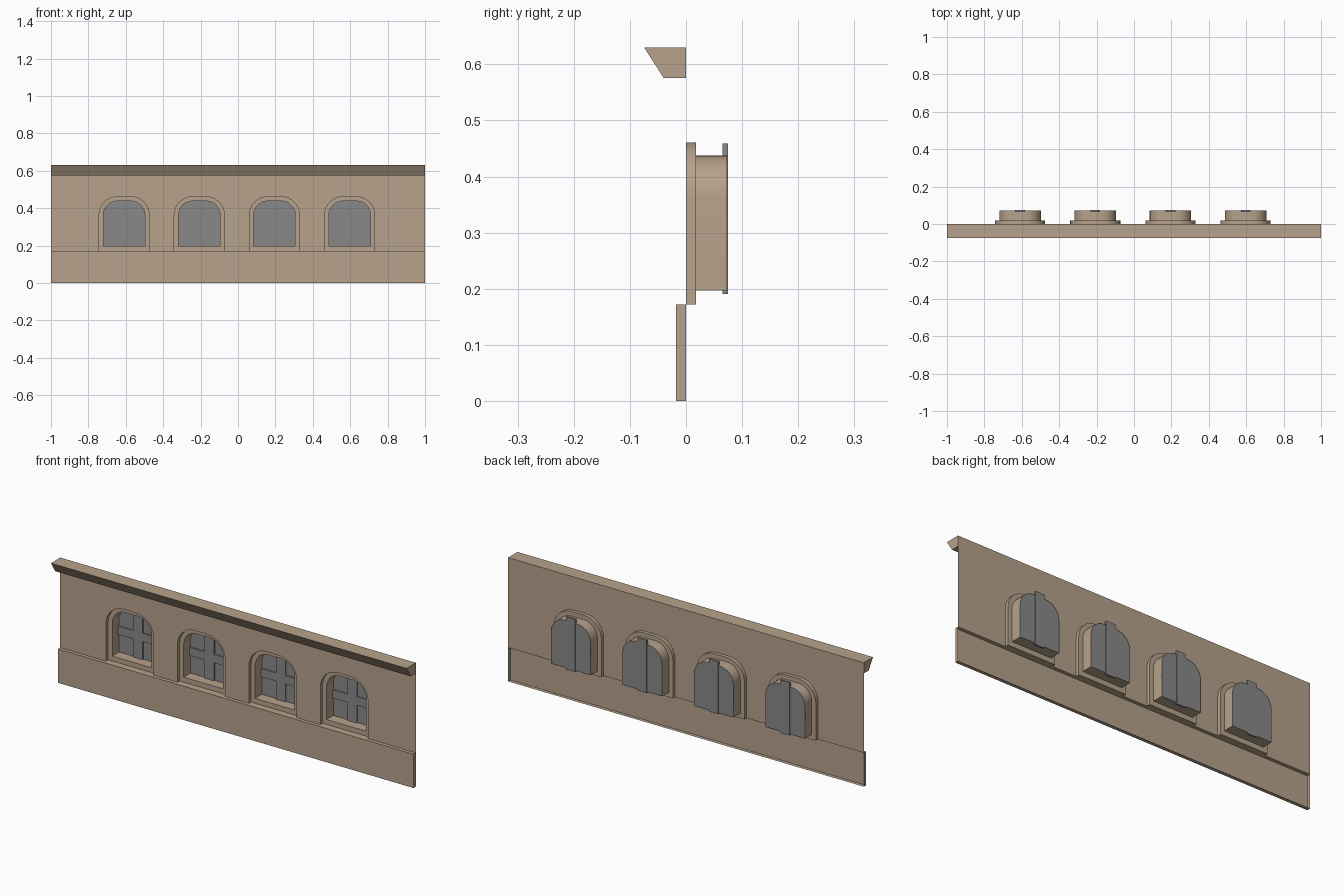
import bpy, math

if "Cube" in bpy.data.objects:
    bpy.data.objects.remove(bpy.data.objects["Cube"])


def material(name, color):
    m = bpy.data.materials.new(name)
    m.diffuse_color = (*color, 1)
    m.use_nodes = True
    m.node_tree.nodes["Principled BSDF"].inputs["Base Color"].default_value = m.diffuse_color
    return m


STONE = material("tan stone", (0.47, 0.36, 0.26))
GREY = material("window grey", (0.25, 0.25, 0.25))

PLINTH_Z, TOP_Z = 0.172, 0.63
CENTRES = [-0.609, -0.207, 0.195, 0.597]


def mesh(name, verts, faces, mat, smooth=False):
    me = bpy.data.meshes.new(name)
    me.from_pydata(verts, [], faces)
    me.materials.append(mat)
    ob = bpy.data.objects.new(name, me)
    bpy.context.collection.objects.link(ob)
    if smooth:
        bpy.ops.object.select_all(action='DESELECT')
        bpy.context.view_layer.objects.active = ob
        ob.select_set(True)
        bpy.ops.object.shade_smooth_by_angle(angle=math.radians(35))
    return ob


def arch(cx, half, z0, z1, r, seg=8):
    """Outline with rounded top corners: bottom left, bottom right, then over the top."""
    pts = [(cx - half, z0), (cx + half, z0)]
    for side, start in ((1, 0), (-1, 90)):
        for i in range(seg + 1):
            a = math.radians(start + 90 * i / seg)
            pts.append((cx + side * (half - r) + r * math.cos(a), z1 - r + r * math.sin(a)))
    return pts


def moulding(name, profile):
    """Open-backed strip along x with end caps; profile is (y, z)."""
    n = len(profile)
    verts = [(x, y, z) for x in (-1, 1) for y, z in profile]
    faces = [(i, i + n, i + n + 1, i + 1) for i in range(n - 1)]
    faces += [tuple(range(n)), tuple(reversed(range(n, 2 * n)))]
    return mesh(name, verts, faces, STONE)


def box(name, x0, x1, y0, y1, z0, z1, mat):
    v = [(x, y, z) for x in (x0, x1) for y in (y0, y1) for z in (z0, z1)]
    f = [(0, 1, 3, 2), (4, 6, 7, 5), (0, 4, 5, 1), (2, 3, 7, 6), (0, 2, 6, 4), (1, 5, 7, 3)]
    return mesh(name, v, f, mat)


def outer(cx):
    return arch(cx, 0.134, PLINTH_Z, 0.461, 0.098)


def inner(cx):
    return arch(cx, 0.111, 0.197, 0.438, 0.075)


# Thin wall, notched along its lower edge by the arched openings
outline = [(-1, PLINTH_Z)]
for cx in CENTRES:
    o = outer(cx)
    outline += [o[0]] + o[:1:-1] + [o[1]]
outline += [(1, PLINTH_Z), (1, TOP_Z), (-1, TOP_Z)]
mesh("wall", [(x, 0, z) for x, z in outline], [tuple(range(len(outline)))], STONE)

# Plinth and cornice
moulding("plinth", [(0, 0), (-0.018, 0), (-0.018, PLINTH_Z), (0, PLINTH_Z)])
moulding("cornice", [(0, 0.576), (-0.04, 0.576), (-0.0745, TOP_Z), (0, TOP_Z)])

for cx in CENTRES:
    # Stepped window reveal
    o, i = outer(cx), inner(cx)
    rings = [(o, 0), (o, 0.018), (i, 0.018), (i, 0.0735)]
    n = len(o)
    verts = [(x, y, z) for pts, y in rings for x, z in pts]
    faces = [(k * n + j, k * n + (j + 1) % n, (k + 1) * n + (j + 1) % n, (k + 1) * n + j)
             for k in range(3) for j in range(n)]
    mesh("window_reveal", verts, faces, STONE, smooth=True)
    # Pane and glazing bars
    mesh("window_pane", [(x, 0.072, z) for x, z in i], [tuple(range(n))], GREY)
    box("vertical_bar", cx - 0.026, cx + 0.026, 0.065, 0.0745, 0.191, 0.459, GREY)
    for side in (-1, 1):
        a, b = sorted((cx + side * 0.026, cx + side * 0.111))
        box("horizontal_bar", a, b, 0.065, 0.0715, 0.289, 0.331, GREY)
